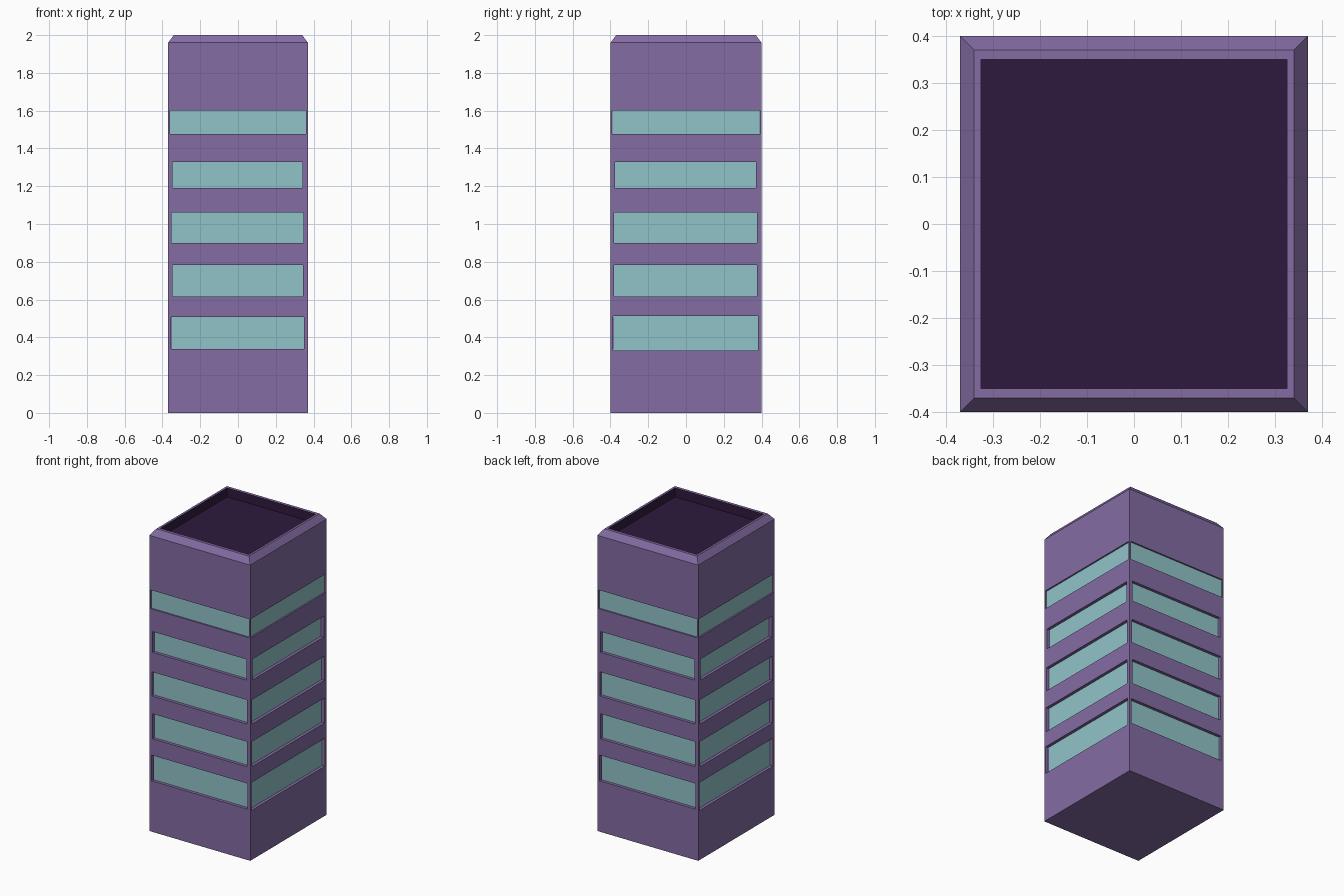
import bpy, bmesh, math
from mathutils import Matrix, Vector

if "Cube" in bpy.data.objects:
    bpy.data.objects.remove(bpy.data.objects["Cube"])

HX, HY, WALL_TOP, TOP = 0.37, 0.40, 1.96, 2.0

# Window rows: z low, z high, left, right edge (front/back), then (right/left)
FRONT_ROWS = [(0.337, 0.507, -0.354, 0.350), (0.617, 0.783, -0.348, 0.345),
              (0.90, 1.06, -0.352, 0.347), (1.19, 1.328, -0.346, 0.341),
              (1.476, 1.60, -0.361, 0.361)]
SIDE_ROWS = [(0.329, 0.514, -0.387, 0.381), (0.617, 0.783, -0.382, 0.377),
             (0.90, 1.06, -0.381, 0.377), (1.19, 1.328, -0.375, 0.371),
             (1.476, 1.60, -0.391, 0.391)]
BANDS = [0.0, 0.56, 0.84, 1.125, 1.40, WALL_TOP]
DEPTHS = [0.02, 0.02, 0.02, 0.02, 0.01]


def material(name, color):
    mat = bpy.data.materials.new(name)
    mat.diffuse_color = (*color, 1)
    mat.use_nodes = True
    mat.node_tree.nodes["Principled BSDF"].inputs["Base Color"].default_value = mat.diffuse_color
    return mat


def face(bm, points):
    bm.faces.new([bm.verts.new(p) for p in points])


def bridge(bm, a, b):
    """Quads between two four-point loops."""
    for i in range(4):
        j = (i + 1) % 4
        face(bm, (a[i], a[j], b[j], b[i]))


def finish(bm, name, mat):
    bmesh.ops.remove_doubles(bm, verts=bm.verts, dist=1e-4)
    mesh = bpy.data.meshes.new(name)
    bm.to_mesh(mesh)
    bm.free()
    mesh.materials.append(mat)
    bpy.context.collection.objects.link(bpy.data.objects.new(name, mesh))


def outline(inset, z):
    x, y = HX - inset, HY - inset
    return [(-x, -y, z), (x, -y, z), (x, y, z), (-x, y, z)]


walls, panels, roof = bmesh.new(), bmesh.new(), bmesh.new()

# Four walls, each with five recessed window bands
for k in range(4):
    rot = Matrix.Rotation(k * math.pi / 2, 3, 'Z')
    half, dist, rows = (HX, HY, FRONT_ROWS) if k % 2 == 0 else (HY, HX, SIDE_ROWS)

    def rect(u0, u1, z0, z1, depth=0.0):
        return [rot @ Vector((u, depth - dist, z))
                for u, z in ((u0, z0), (u1, z0), (u1, z1), (u0, z1))]

    for i, (z0, z1, u0, u1) in enumerate(rows):
        outer = rect(-half, half, BANDS[i], BANDS[i + 1])
        hole = rect(u0, u1, z0, z1)
        glass = rect(u0, u1, z0, z1, DEPTHS[i])
        bridge(walls, outer, hole)
        bridge(walls, hole, glass)
        face(panels, glass)

# Bevelled parapet and underside
rim = [(-0.325, -0.35), (0.325, -0.35), (0.325, 0.35), (-0.325, 0.35)]
rim_top = [(x, y, TOP) for x, y in rim]
rim_low = [(x, y, TOP - 0.06) for x, y in rim]
bridge(walls, outline(0, WALL_TOP), outline(0.03, TOP))
bridge(walls, outline(0.03, TOP), rim_top)
face(walls, outline(0, 0)[::-1])

# Sunken dark roof
bridge(roof, rim_top, rim_low)
face(roof, rim_low)

finish(walls, "tower_walls", material("purple_wall", (0.23, 0.15, 0.37)))
finish(panels, "window_bands", material("pale_glass", (0.28, 0.55, 0.58)))
finish(roof, "sunken_roof", material("dark_roof", (0.026, 0.010, 0.047)))
